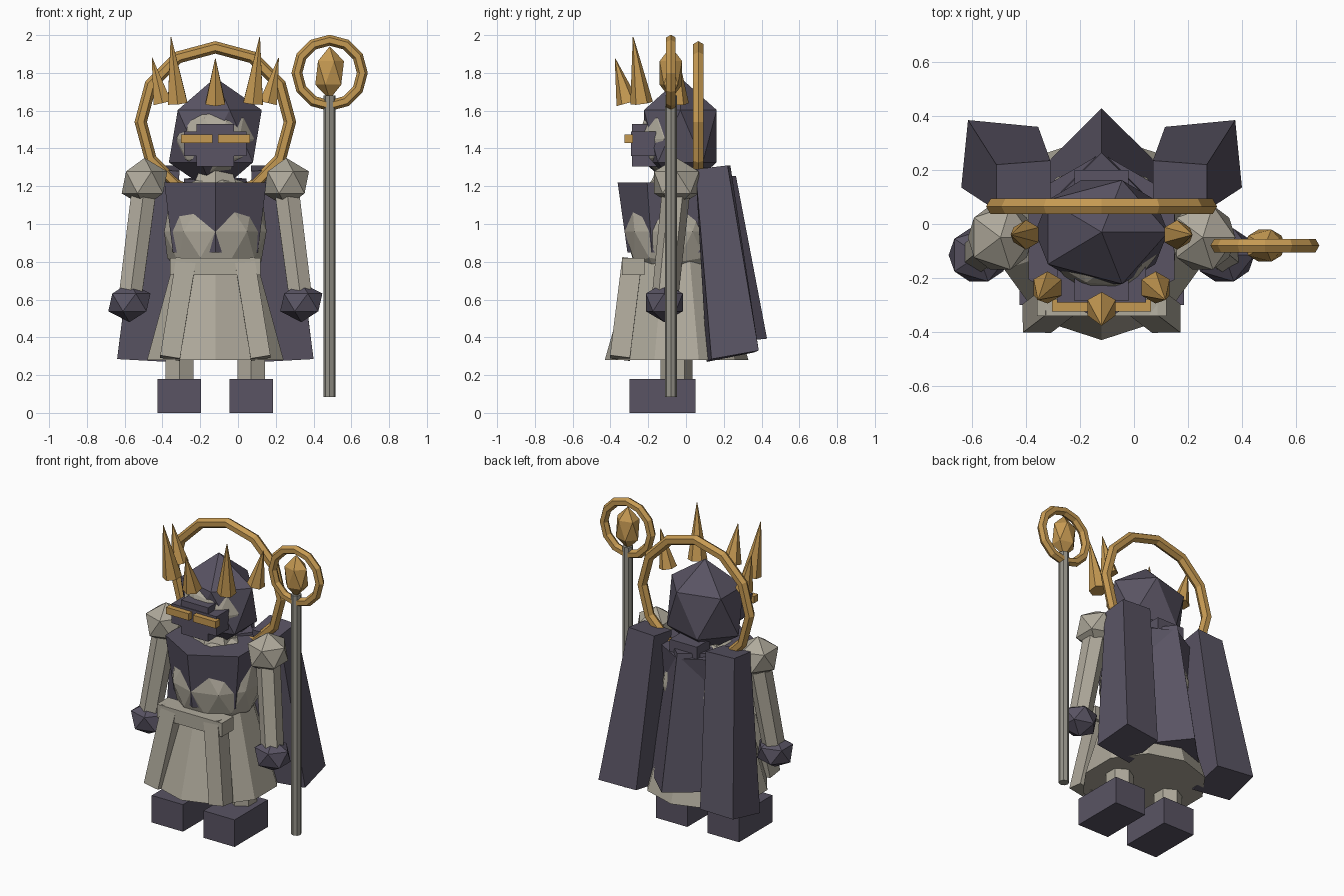
import bpy, bmesh, math
from mathutils import Vector, Matrix

if "Cube" in bpy.data.objects:
    bpy.data.objects.remove(bpy.data.objects["Cube"])

CX = -0.12  # body centre line


def material(name, col):
    m = bpy.data.materials.new(name)
    m.diffuse_color = (*col, 1)
    m.use_nodes = True
    m.node_tree.nodes["Principled BSDF"].inputs["Base Color"].default_value = m.diffuse_color
    return m


DARK = material("dark slate", (0.10, 0.088, 0.125))
STONE = material("pale stone", (0.43, 0.40, 0.33))
GOLD = material("gold", (0.56, 0.32, 0.085))
STEEL = material("grey staff", (0.30, 0.29, 0.25))


def finish(name, bm, mat):
    bmesh.ops.recalc_face_normals(bm, faces=bm.faces)
    me = bpy.data.meshes.new(name)
    bm.to_mesh(me)
    bm.free()
    me.materials.append(mat)
    ob = bpy.data.objects.new(name, me)
    bpy.context.collection.objects.link(ob)
    return ob


def loft(name, a, b, mat):
    """Closed solid between two rings of points."""
    bm = bmesh.new()
    va, vb = [bm.verts.new(p) for p in a], [bm.verts.new(p) for p in b]
    n = len(a)
    bm.faces.new(va)
    bm.faces.new(vb)
    for i in range(n):
        j = (i + 1) % n
        bm.faces.new((va[i], va[j], vb[j], vb[i]))
    return finish(name, bm, mat)


def frustum(name, p1, r1, p2, r2, n, mat, phase=-90):
    """Tapered prism from p1 up to p2."""
    p1, p2 = Vector(p1), Vector(p2)
    q = Vector((0, 0, 1)).rotation_difference(p2 - p1)
    def ring(p, r):
        angs = [math.radians(phase) + 2 * math.pi * i / n for i in range(n)]
        return [p + q @ Vector((r * math.cos(t), r * math.sin(t), 0)) for t in angs]
    return loft(name, ring(p1, r1), ring(p2, r2), mat)


def box(name, x, y, z, mat):
    def rect(h):
        return [(x[0], y[0], h), (x[1], y[0], h), (x[1], y[1], h), (x[0], y[1], h)]
    return loft(name, rect(z[0]), rect(z[1]), mat)


def ico(name, c, r, mat, sub=1):
    bm = bmesh.new()
    m = Matrix.Translation(c) @ Matrix.Diagonal((*r, 1))
    bmesh.ops.create_icosphere(bm, subdivisions=sub, radius=1, matrix=m)
    return finish(name, bm, mat)


def ring(name, c, major, minor):
    bpy.ops.mesh.primitive_torus_add(
        major_segments=12, minor_segments=6, major_radius=major, minor_radius=minor,
        location=c, rotation=(math.pi / 2, 0, 0))
    ob = bpy.context.object
    ob.name = name
    ob.data.materials.append(GOLD)


# Paired limbs, skirt strips and side capes
for side, s in (("left", -1), ("right", 1)):
    def X(d):
        return CX + s * d
    box(side + "_boot", (X(0.19) - 0.115, X(0.19) + 0.115), (-0.30, 0.05), (0, 0.18), DARK)
    frustum(side + "_leg", (X(0.19), -0.05, 0.15), 0.085, (X(0.19), -0.05, 0.5), 0.085, 6, STONE)
    ico(side + "_shoulder", (X(0.375), -0.05, 1.22), (0.135, 0.14, 0.13), STONE)
    frustum(side + "_arm", (X(0.45), -0.11, 0.62), 0.07, (X(0.375), -0.05, 1.2), 0.075, 6, STONE)
    ico(side + "_hand", (X(0.455), -0.115, 0.585), (0.125, 0.115, 0.105), DARK)
    frustum(side + "_skirt_strip", (X(0.24), -0.35, 0.29), 0.075,
            (X(0.155), -0.285, 0.81), 0.075, 4, STONE, 45)
    loft(side + "_cape",
         [(X(0.25), 0.11, 0.27), (X(0.52), 0.135, 0.285), (X(0.495), 0.385, 0.33), (X(0.235), 0.36, 0.32)],
         [(X(0.19), 0.05, 1.28), (X(0.39), 0.05, 1.29), (X(0.39), 0.22, 1.31), (X(0.19), 0.235, 1.31)], DARK)

# Skirt, belt, torso, chest plate, neck
frustum("skirt", (CX, -0.05, 0.28), 0.38, (CX, -0.05, 0.84), 0.22, 10, STONE)
box("belt", (CX - 0.24, CX + 0.24), (-0.34, -0.22), (0.73, 0.82), STONE)
ico("torso", (CX, -0.05, 0.96), (0.285, 0.275, 0.31), STONE, 2)
frustum("chest_plate", (CX, -0.05, 0.85), 0.26, (CX, -0.05, 1.22), 0.312, 6, DARK)
frustum("neck", (CX, -0.06, 1.1), 0.18, (CX, -0.06, 1.28), 0.1, 6, STONE)

# Back cape and its collar
frustum("back_cape", (CX, 0.18, 0.37), 0.25, (CX, 0.10, 1.24), 0.165, 4, DARK)
box("cape_collar", (CX - 0.1, CX + 0.1), (0.06, 0.20), (1.2, 1.3), DARK)

# Head, hood, visor with eye bars
ico("head", (CX, -0.055, 1.45), (0.215, 0.2, 0.21), STONE, 2)
ico("hood", (CX, -0.03, 1.465), (0.275, 0.226, 0.31), DARK)
box("visor_wide", (CX - 0.165, CX + 0.165), (-0.29, -0.16), (1.36, 1.49), DARK)
box("visor_tall", (CX - 0.1, CX + 0.1), (-0.285, -0.14), (1.305, 1.53), DARK)
for s in (-1, 1):
    xs = sorted((CX + s * 0.015, CX + s * 0.183))
    box("eye_bar", xs, (-0.325, -0.28), (1.43, 1.475), GOLD)

# Crown spikes: offset x, y, radius, tip offset x, tip y, tip z
for dx, y, r, tx, ty, tz in ((0, -0.31, 0.06, 0, -0.375, 1.875),
                             (0.2, -0.235, 0.06, 0.235, -0.28, 1.99),
                             (0.28, -0.04, 0.055, 0.335, -0.04, 1.88)):
    for s in ((1,) if dx == 0 else (-1, 1)):
        frustum("crown_spike", (CX + s * dx, y, 1.64), r,
                (CX + s * tx, ty, tz), 0.002, 6, GOLD)

# Halo
ring("halo", (CX, 0.065, 1.54), 0.395, 0.033)

# Staff with ring and gem
frustum("staff_pole", (0.485, -0.08, 0.085), 0.032, (0.485, -0.08, 1.68), 0.032, 8, STEEL)
ring("staff_ring", (0.485, -0.08, 1.8), 0.173, 0.029)
ico("staff_gem", (0.485, -0.08, 1.8), (0.085, 0.07, 0.14), GOLD)
